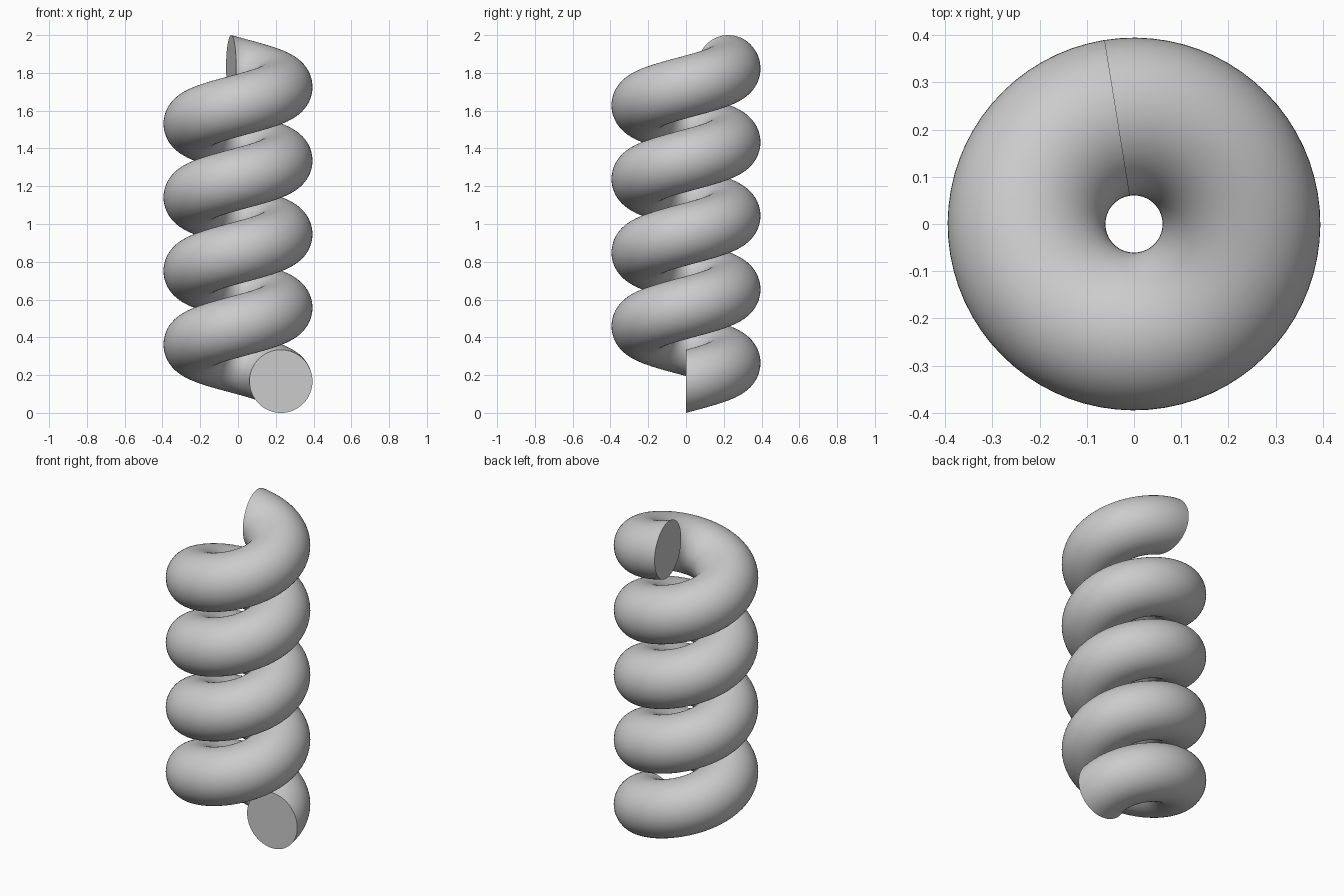
import bpy
import bmesh
from math import radians
from mathutils import Matrix

cube = bpy.data.objects.get("Cube")
if cube:
    bpy.data.objects.remove(cube, do_unlink=True)

COIL_RADIUS = 0.2275
TUBE_RADIUS = 0.167
SWEEP = radians(4 * 360 + 99.2)
RISE = 2 - 2 * TUBE_RADIUS
STEPS = 308

grey = bpy.data.materials.new("plain grey")
grey.use_nodes = True
colour = (0.6, 0.6, 0.6, 1)
grey.diffuse_color = colour
grey.node_tree.nodes["Principled BSDF"].inputs["Base Color"].default_value = colour

# Round section standing upright beside the axis
bm = bmesh.new()
section = (Matrix.Translation((COIL_RADIUS, 0, TUBE_RADIUS))
           @ Matrix.Rotation(radians(90), 4, "X"))
bmesh.ops.create_circle(bm, cap_ends=False, segments=64,
                        radius=TUBE_RADIUS, matrix=section)

# Sweep it up the helix
bmesh.ops.spin(bm, geom=bm.verts[:] + bm.edges[:], cent=(0, 0, 0),
               axis=(0, 0, 1), dvec=(0, 0, RISE / STEPS),
               angle=SWEEP, steps=STEPS, use_duplicate=False)

# Flat end caps
open_edges = [e for e in bm.edges if e.is_boundary]
bmesh.ops.holes_fill(bm, edges=open_edges, sides=0)
bmesh.ops.recalc_face_normals(bm, faces=bm.faces[:])

mesh = bpy.data.meshes.new("spring_coil")
bm.to_mesh(mesh)
bm.free()
mesh.materials.append(grey)
coil = bpy.data.objects.new("spring_coil", mesh)
bpy.context.collection.objects.link(coil)

# Smooth tube with crisp cap rims
bpy.ops.object.select_all(action="DESELECT")
coil.select_set(True)
bpy.context.view_layer.objects.active = coil
bpy.ops.object.shade_smooth_by_angle(angle=radians(35))
